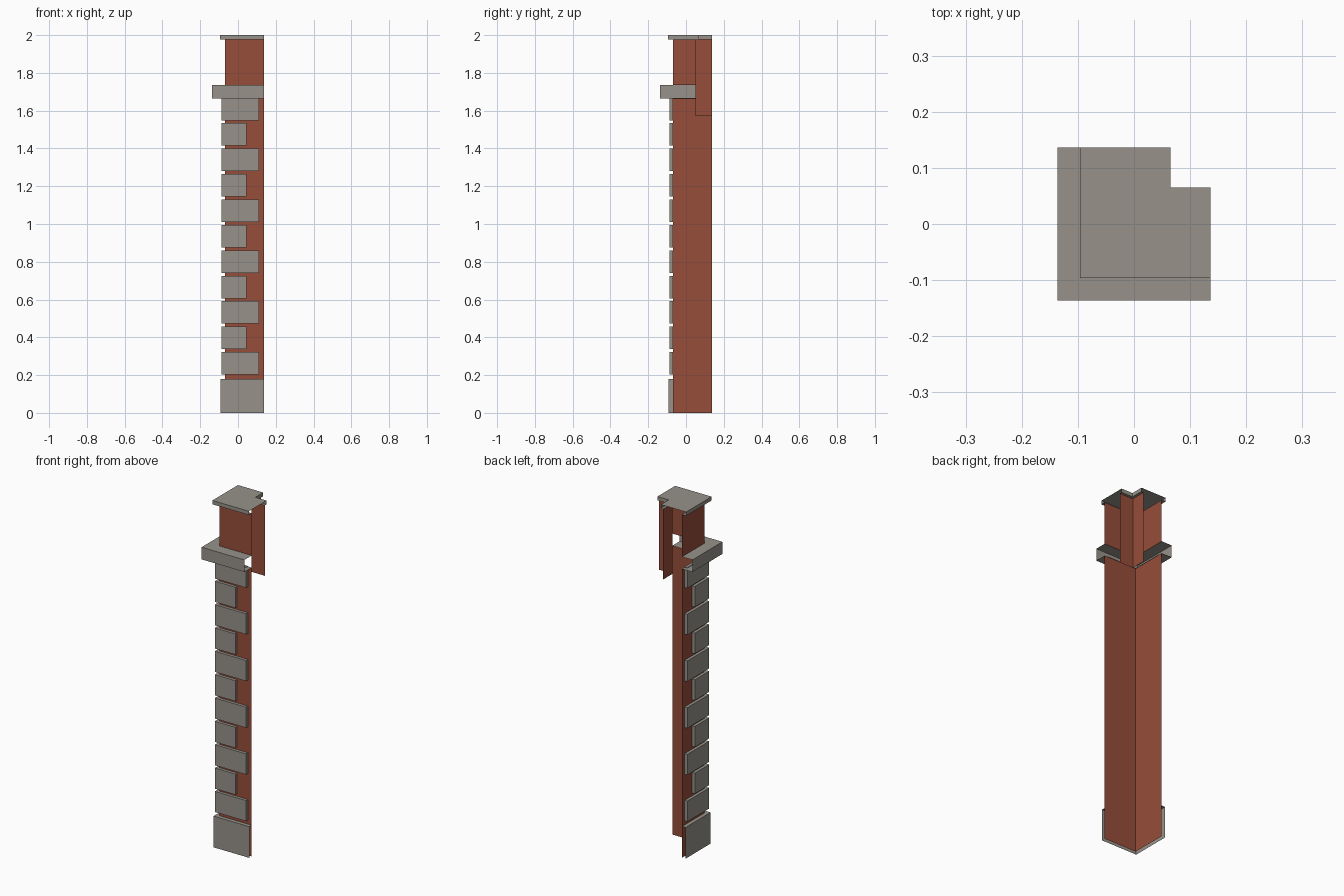
import bpy
import bmesh

cube = bpy.data.objects.get("Cube")
if cube:
    bpy.data.objects.remove(cube, do_unlink=True)


def material(name, rgb):
    m = bpy.data.materials.new(name)
    m.use_nodes = True
    m.diffuse_color = (*rgb, 1)
    m.node_tree.nodes["Principled BSDF"].inputs["Base Color"].default_value = (*rgb, 1)
    return m


brick = material("red brick", (0.31, 0.075, 0.042))
stone = material("grey stone", (0.31, 0.29, 0.255))

END = 0.1365      # open ends of the corner piece
WALL = -0.07      # outer brick plane
INNER = 0.05      # inner parapet plane


def outer_path(o, reach=END):
    return [(o, reach), (o, o), (reach, o)]


def inner_path(o):
    return [(END, o), (o, o), (o, END)]


def face(bm, coords):
    bm.faces.new([bm.verts.new(c) for c in coords])


def upright(bm, path, z0, z1):
    """Vertical sheets along a path."""
    for a, b in zip(path, path[1:]):
        face(bm, [(*a, z0), (*b, z0), (*b, z1), (*a, z1)])


def flat(bm, path, back, z, down=False):
    """Horizontal sheets between two paths."""
    for i in range(len(path) - 1):
        pts = [path[i], path[i + 1], back[i + 1], back[i]]
        face(bm, [(*p, z) for p in (pts[::-1] if down else pts)])


def finish(bm, name, mat):
    bmesh.ops.remove_doubles(bm, verts=bm.verts, dist=0.0001)
    mesh = bpy.data.meshes.new(name)
    bm.to_mesh(mesh)
    bm.free()
    mesh.materials.append(mat)
    obj = bpy.data.objects.new(name, mesh)
    bpy.context.collection.objects.link(obj)


def wall(name, path, z0, z1):
    bm = bmesh.new()
    upright(bm, path, z0, z1)
    finish(bm, name, brick)


def band(name, offset, z0, z1, reach=END, bottom=True, ends=False):
    """Stone course wrapped round the outer corner."""
    bm = bmesh.new()
    out, back = outer_path(offset, reach), outer_path(WALL, reach)
    upright(bm, out, z0, z1)
    flat(bm, out, back, z1)
    if bottom:
        flat(bm, out, back, z0, down=True)
    if ends:
        upright(bm, [back[0], out[0]], z0, z1)
        upright(bm, [out[-1], back[-1]], z0, z1)
    finish(bm, name, stone)


# Brick walls, broken behind the ledge
LEDGE_LOW, LEDGE_TOP, CAP_LOW, CAP_TOP = 1.665, 1.735, 1.978, 2.0
wall("lower_wall", outer_path(WALL), 0, LEDGE_LOW)
wall("parapet_outer_wall", outer_path(WALL), LEDGE_TOP, CAP_LOW)
wall("parapet_inner_wall", inner_path(INNER), 1.572, CAP_LOW)

# Plinth and projecting ledge
band("plinth", -0.092, 0, 0.18, bottom=False)
band("ledge", -END, LEDGE_LOW, LEDGE_TOP)

# Alternating long and short corner stones
for i in range(11):
    z = 0.203 + i * 0.1346
    band(f"corner_stone_{i + 1}", -0.087, z, z + 0.119,
         reach=0.044 if i % 2 else 0.112, ends=True)

# Coping with overhangs on both sides
bm = bmesh.new()
rim, lip = outer_path(-0.096), inner_path(0.065)
upright(bm, rim, CAP_LOW, CAP_TOP)
upright(bm, lip, CAP_LOW, CAP_TOP)
flat(bm, rim, lip[::-1], CAP_TOP)
flat(bm, rim, outer_path(WALL), CAP_LOW, down=True)
flat(bm, lip, inner_path(INNER), CAP_LOW, down=True)
finish(bm, "coping", stone)
